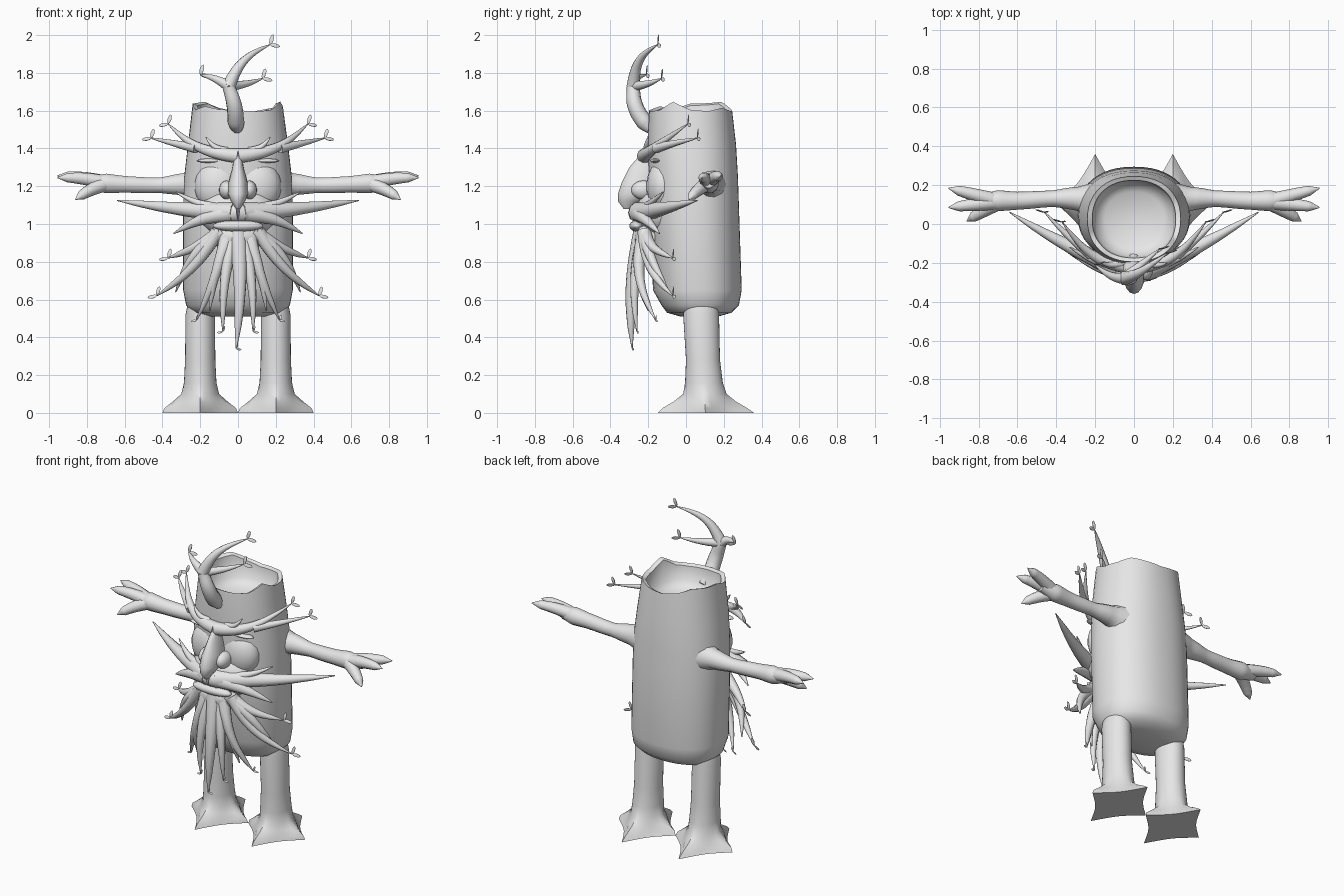
import bpy, bmesh, math, random
from mathutils import Vector

random.seed(4)
cube = bpy.data.objects.get("Cube")
if cube:
    bpy.data.objects.remove(cube)

bark = bpy.data.materials.new("grey bark")
bark.use_nodes = True
bark.diffuse_color = (0.8, 0.8, 0.8, 1)
bark.node_tree.nodes["Principled BSDF"].inputs["Base Color"].default_value = bark.diffuse_color
parts = []


def add_object(name, mesh):
    mesh.materials.clear()
    mesh.materials.append(bark)
    ob = bpy.data.objects.new(name, mesh)
    bpy.context.collection.objects.link(ob)
    parts.append(ob)
    return ob


def add_bmesh(name, bm):
    bmesh.ops.recalc_face_normals(bm, faces=bm.faces)
    mesh = bpy.data.meshes.new(name)
    bm.to_mesh(mesh)
    bm.free()
    return add_object(name, mesh)


def loft(name, rings, x=0, sides=32, power=1, flare=0):
    """Skin stacked rings (z, rx, ry, cy); below the flare height they turn four-pointed."""
    bm = bmesh.new()
    loops = []
    for z, rx, ry, cy in rings:
        star = min(1, max(0, (flare - z) / 0.09))
        loop = []
        for i in range(sides):
            angle = math.tau * i / sides
            c, s = math.cos(angle), math.sin(angle)
            pull = 1 - star * (1 - (abs(c) + abs(s)) ** -1.4)
            c = math.copysign(abs(c) ** power, c)
            s = math.copysign(abs(s) ** power, s)
            loop.append(bm.verts.new((x + rx * pull * c, cy + ry * pull * s, z)))
        loops.append(loop)
    for low, high in zip(loops, loops[1:]):
        for i in range(sides):
            j = (i + 1) % sides
            bm.faces.new((low[i], low[j], high[j], high[i]))
    bm.faces.new(loops[0])
    bm.faces.new(loops[-1])
    return add_bmesh(name, bm)


def branch(name, points, side=1):
    """Tapered tube through points (x, y, z, radius)."""
    curve = bpy.data.curves.new(name, "CURVE")
    curve.dimensions = "3D"
    curve.bevel_depth = 1
    curve.bevel_resolution = 3
    curve.resolution_u = 6
    curve.use_fill_caps = True
    spline = curve.splines.new("BEZIER")
    spline.bezier_points.add(len(points) - 1)
    for knot, (x, y, z, radius) in zip(spline.bezier_points, points):
        knot.co = (x * side, y, z)
        knot.radius = radius
        knot.handle_left_type = knot.handle_right_type = "AUTO"
    helper = bpy.data.objects.new(name + " path", curve)
    mesh = bpy.data.meshes.new_from_object(helper)
    bpy.data.objects.remove(helper)
    return add_object(name, mesh)


def strand(name, root, tip, radius, sag=0, forward=0, side=1, taper=0.8, leaf=0):
    """Tapering twig bowed sideways by sag and to the front, with optional leaves."""
    root, tip = Vector(root), Vector(tip)
    run = (tip - root).normalized()
    bow = Vector((-run.z * sag, -forward, run.x * sag))
    points = []
    for i in range(6):
        t = i / 5
        place = root.lerp(tip, t) + bow * math.sin(math.pi * t)
        points.append((*place, radius * (1 - t) ** taper + 0.003))
    branch(name, points, side)
    if leaf:
        tip.x *= side
        for d in ((0.3, 0.1, 1), (side, 0.3, -0.2)):
            d = Vector(d).normalized()
            blob(name + " leaf", tip + d * leaf, (leaf * 0.45, leaf * 0.15, leaf), d, 6)


def blob(name, centre, size, direction=(0, 0, 1), segments=20):
    """Ellipsoid with its own z axis turned towards direction."""
    bm = bmesh.new()
    bmesh.ops.create_uvsphere(bm, u_segments=segments, v_segments=segments // 2 + 1, radius=1)
    bmesh.ops.scale(bm, vec=size, verts=bm.verts)
    turn = Vector((0, 0, 1)).rotation_difference(Vector(direction)).to_matrix()
    bmesh.ops.rotate(bm, matrix=turn, verts=bm.verts)
    bmesh.ops.translate(bm, vec=centre, verts=bm.verts)
    return add_bmesh(name, bm)


# Hollow trunk with a broken rim
trunk = loft("trunk", [
    (0.51, 0.16, 0.1, 0.07), (0.53, 0.24, 0.17, 0.07), (0.57, 0.275, 0.205, 0.075),
    (0.65, 0.29, 0.235, 0.06), (1.1, 0.29, 0.235, 0.045), (1.25, 0.285, 0.235, 0.04),
    (1.42, 0.265, 0.235, 0.03), (1.62, 0.24, 0.22, 0.025), (1.61, 0.215, 0.2, 0.025),
    (1.5, 0.205, 0.19, 0.025), (1.46, 0.15, 0.14, 0.025)], sides=48, power=0.9)
jag = [random.uniform(-0.03, 0.032) for _ in range(16)]
for v in trunk.data.vertices:
    if v.co.z > 1.55:
        k, step = divmod(v.index % 48, 3)
        v.co.z += jag[k] + (jag[(k + 1) % 16] - jag[k]) * step / 3

# Nose, muzzle and lips
loft("nose", [
    (1.37, 0.02, 0.04, -0.2), (1.3, 0.03, 0.08, -0.22), (1.22, 0.052, 0.095, -0.245),
    (1.16, 0.055, 0.095, -0.265), (1.12, 0.037, 0.06, -0.3), (1.08, 0.01, 0.02, -0.31)], sides=16)
blob("muzzle", (0, -0.14, 1.06), (0.21, 0.125, 0.14))
blob("lower lip", (0, -0.26, 0.99), (0.135, 0.04, 0.03))
blob("chin", (0, -0.19, 0.93), (0.14, 0.085, 0.08))

# Antler branch on the forehead
fork = (-0.05, -0.28, 1.73)
branch("antler stem", [(0, -0.17, 1.49, 0.025), (-0.01, -0.22, 1.54, 0.045),
                       (-0.02, -0.27, 1.63, 0.042), (*fork, 0.034)])
strand("antler top", fork, (0.17, -0.15, 1.95), 0.033, 0.04, 0.03, leaf=0.028)
strand("antler right twig", fork, (-0.2, -0.21, 1.79), 0.028, -0.01, 0.02, leaf=0.028)
strand("antler left twig", fork, (0.13, -0.13, 1.77), 0.026, -0.01, leaf=0.028)

# Brow and moustache strands: root, tip, radius, sag, forward bow, leaf size
face_strands = {
    "brow": ((0, -0.22, 1.36), (0.37, 0.01, 1.53), 0.038, -0.05, 0.06, 0.026),
    "brow twig": ((0.22, -0.16, 1.4), (0.46, 0.06, 1.455), 0.024, 0, 0.01, 0.026),
    "brow spike": ((0.06, -0.2, 1.385), (0.17, -0.2, 1.46), 0.02, -0.015, 0.01, 0),
    "moustache": ((0.02, -0.25, 1.06), (0.64, 0.06, 1.125), 0.055, -0.01, 0.02, 0),
    "upper moustache": ((0.05, -0.22, 1.08), (0.33, -0.12, 1.17), 0.03, -0.02, 0.02, 0),
    "lower moustache": ((0, -0.255, 1.06), (0.34, -0.14, 0.95), 0.05, 0.025, 0.02, 0),
}
# Beard strands: tip, sag, forward bow, leaf size
beard_strands = [
    ((0.08, -0.26, 0.43), 0.02, 0.03, 0.016), ((0.22, -0.16, 0.49), -0.015, 0.055, 0.016),
    ((0.43, -0.07, 0.62), -0.035, 0.04, 0.026), ((0.33, -0.09, 0.64), 0.04, 0.03, 0),
    ((0.37, -0.07, 0.82), -0.015, 0.03, 0.026), ((0.15, -0.2, 0.54), 0.02, 0.04, 0),
]
strand("middle beard", (0, -0.23, 0.96), (-0.01, -0.285, 0.34), 0.046, 0.015, 0.03,
       taper=0.65, leaf=0.015)
fingers = {"upper finger": (0.955, 0.185, 1.255), "lower finger": (0.955, 0.085, 1.245),
           "thumb": (0.86, 0.015, 1.13)}

# Paired parts
for label, side in (("left ", 1), ("right ", -1)):
    for name, (root, tip, radius, sag, forward, leaf) in face_strands.items():
        strand(label + name, root, tip, radius, sag, forward, side, leaf=leaf)
    for tip, sag, forward, leaf in beard_strands:
        root = (tip[0] * 0.25, -0.22, 0.96)
        strand(label + "beard", root, tip, 0.035, sag, forward, side, 0.65, leaf)
    blob(label + "nostril", (0.06 * side, -0.225, 1.18), (0.04, 0.065, 0.05))
    blob(label + "cheek", (0.1 * side, -0.12, 1.2), (0.13, 0.09, 0.14))
    blob(label + "eyelid", (0.14 * side, -0.16, 1.335), (0.08, 0.03, 0.012))

    # Arm and hand
    branch(label + "arm", [
        (0.2, 0.12, 1.21, 0.1), (0.29, 0.13, 1.21, 0.062), (0.42, 0.13, 1.205, 0.042),
        (0.6, 0.12, 1.21, 0.046), (0.7, 0.12, 1.215, 0.054), (0.8, 0.12, 1.22, 0.03)], side)
    for name, tip in fingers.items():
        root = (0.69, 0.115, 1.215)
        strand(label + name, root, tip, 0.037, 0.01, side=side, taper=0.3)

    # Leg flaring into a four-pointed root foot
    loft(label + "leg", [
        (0.57, 0.068, 0.09, 0.08), (0.52, 0.078, 0.095, 0.08), (0.28, 0.08, 0.09, 0.09),
        (0.16, 0.086, 0.1, 0.095), (0.1, 0.1, 0.115, 0.1), (0.06, 0.145, 0.165, 0.1),
        (0.025, 0.19, 0.225, 0.1), (0, 0.2, 0.255, 0.105)], x=0.2 * side, flare=0.12)

# Smooth shading with sharp creases kept
bpy.ops.object.select_all(action="DESELECT")
for ob in parts:
    ob.select_set(True)
bpy.context.view_layer.objects.active = trunk
bpy.ops.object.shade_smooth_by_angle(angle=math.radians(50))
